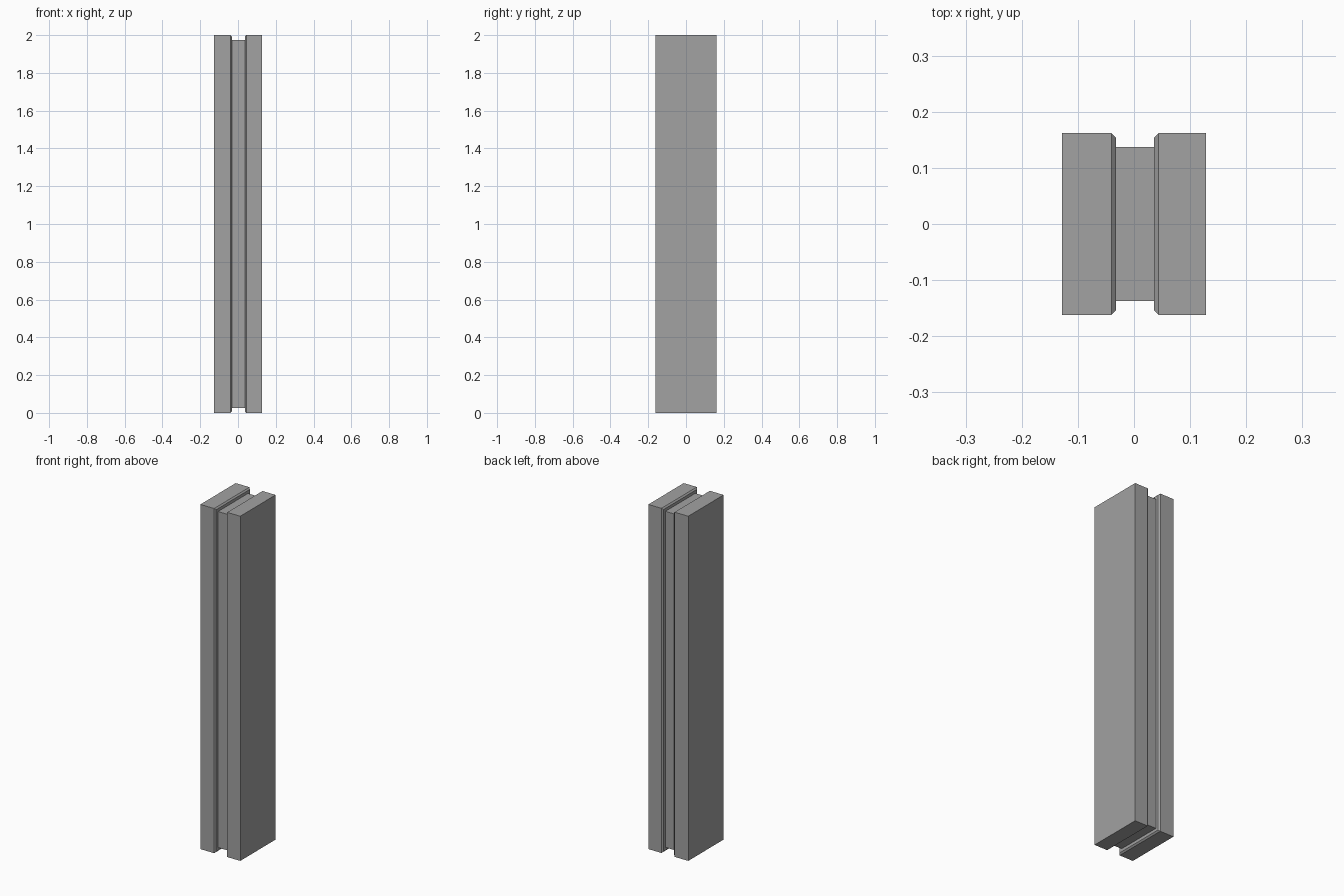
import bpy
import bmesh

default = bpy.data.objects.get("Cube")
if default:
    bpy.data.objects.remove(default, do_unlink=True)

HEIGHT, HALF_DEPTH = 2.0, 0.162

grey = bpy.data.materials.new("plain_grey")
grey.use_nodes = True
colour = (0.36, 0.36, 0.36, 1)
grey.diffuse_color = colour
grey.node_tree.nodes["Principled BSDF"].inputs["Base Color"].default_value = colour


def block(name, x0, x1, inset0=0.0, inset1=0.0):
    """Block between x0 and x1, each end drawn in by its own inset."""
    bm = bmesh.new()
    bmesh.ops.create_cube(bm, size=1)
    for v in bm.verts:
        x, inset = (x0, inset0) if v.co.x < 0 else (x1, inset1)
        v.co = (x,
                v.co.y * 2 * (HALF_DEPTH - inset),
                HEIGHT / 2 + v.co.z * 2 * (HEIGHT / 2 - inset))
    mesh = bpy.data.meshes.new(name)
    bm.to_mesh(mesh)
    bm.free()
    mesh.materials.append(grey)
    obj = bpy.data.objects.new(name, mesh)
    bpy.context.collection.objects.link(obj)
    return obj


def slab(name, outer, inner, side):
    """Outer slab whose inward face has a chamfered rim."""
    bevel = 0.008
    bm = bmesh.new()
    bmesh.ops.create_cube(bm, size=1)
    for v in bm.verts:
        v.co = (inner if v.co.x * side < 0 else outer,
                v.co.y * 2 * HALF_DEPTH,
                HEIGHT / 2 + v.co.z * HEIGHT)
    bmesh.ops.recalc_face_normals(bm, faces=bm.faces)
    rim = [e for e in bm.edges if all(abs(v.co.x - inner) < 1e-5 for v in e.verts)]
    bmesh.ops.bevel(bm, geom=rim, offset=bevel, segments=1, affect='EDGES')
    mesh = bpy.data.meshes.new(name)
    bm.to_mesh(mesh)
    bm.free()
    mesh.materials.append(grey)
    obj = bpy.data.objects.new(name, mesh)
    bpy.context.collection.objects.link(obj)
    return obj


# Two chamfered slabs with a recessed core between them
slab("right_slab", -0.128, -0.032, -1)
slab("left_slab", 0.128, 0.036, 1)
block("core", -0.032, 0.036, 0.025, 0.025)
